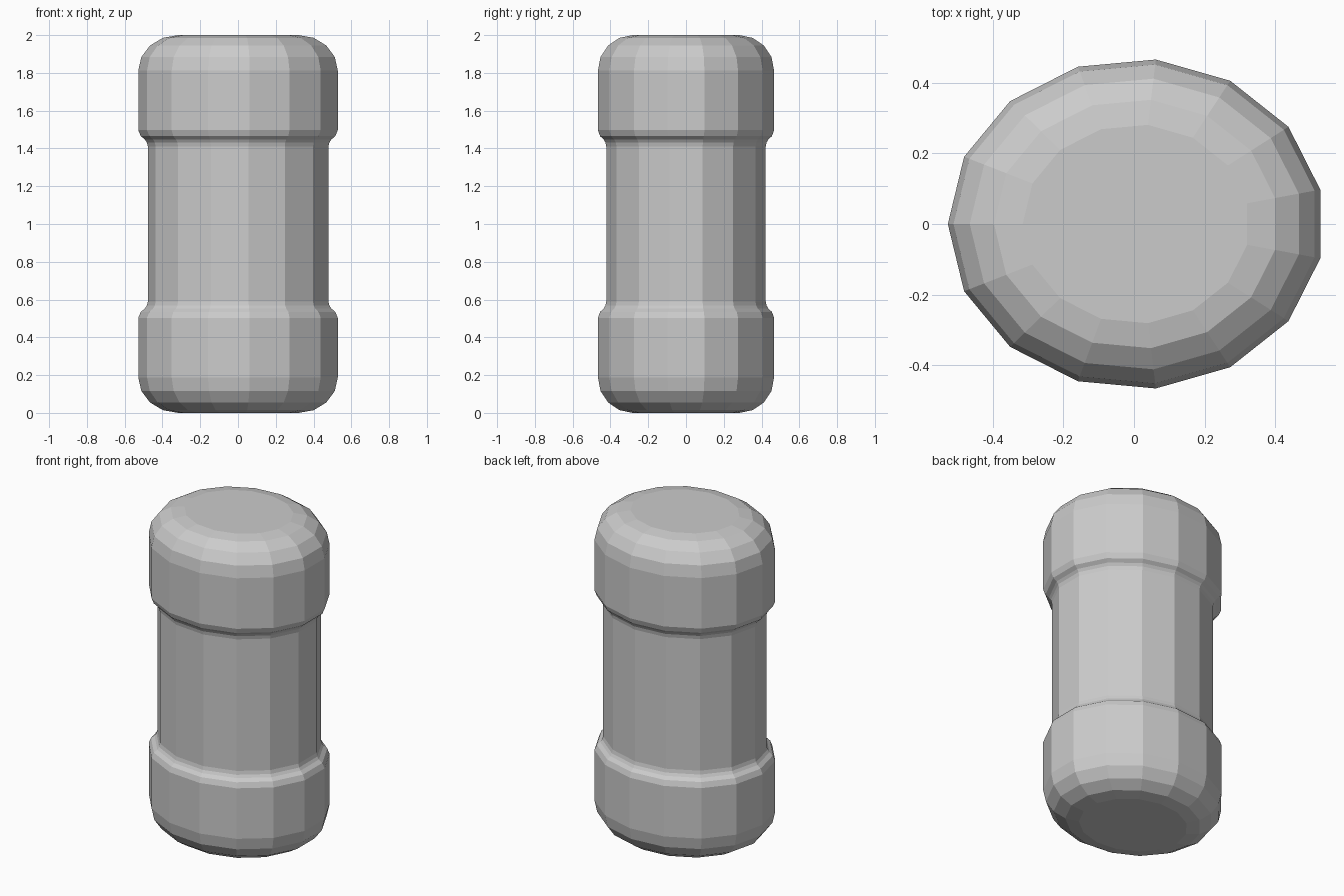
import bpy, bmesh, math

if "Cube" in bpy.data.objects:
    bpy.data.objects.remove(bpy.data.objects["Cube"])

SIDES, RX, RY = 15, 0.534, 0.469
OFFSET_X = 0.006  # centres the odd-sided outline

# lower half of the profile: (radius factor, height)
# rounded foot edge
half = []
for i in range(5):
    a = math.radians(22.5 * i)
    half.append((0.603 + 0.397 * math.sin(a), 0.188 * (1 - math.cos(a))))
# end band shoulder stepping in to the waist
half += [(1.0, 0.503), (0.975, 0.535), (0.935, 0.552), (0.915, 0.568), (0.905, 0.59)]
profile = half + [(r, 2 - z) for r, z in reversed(half)]

# loft the faceted oval rings and cap both ends
bm = bmesh.new()
rings = []
for r, z in profile:
    ring = []
    for k in range(SIDES):
        a = math.pi + 2 * math.pi * k / SIDES
        ring.append(bm.verts.new((OFFSET_X + RX * r * math.cos(a), RY * r * math.sin(a), z)))
    rings.append(ring)
for lo, hi in zip(rings, rings[1:]):
    for k in range(SIDES):
        n = (k + 1) % SIDES
        bm.faces.new((lo[k], lo[n], hi[n], hi[k]))
bm.faces.new(rings[0][::-1])
bm.faces.new(rings[-1])
bmesh.ops.recalc_face_normals(bm, faces=bm.faces)

mesh = bpy.data.meshes.new("capsule_body")
bm.to_mesh(mesh)
bm.free()
bpy.context.collection.objects.link(bpy.data.objects.new("capsule_body", mesh))
